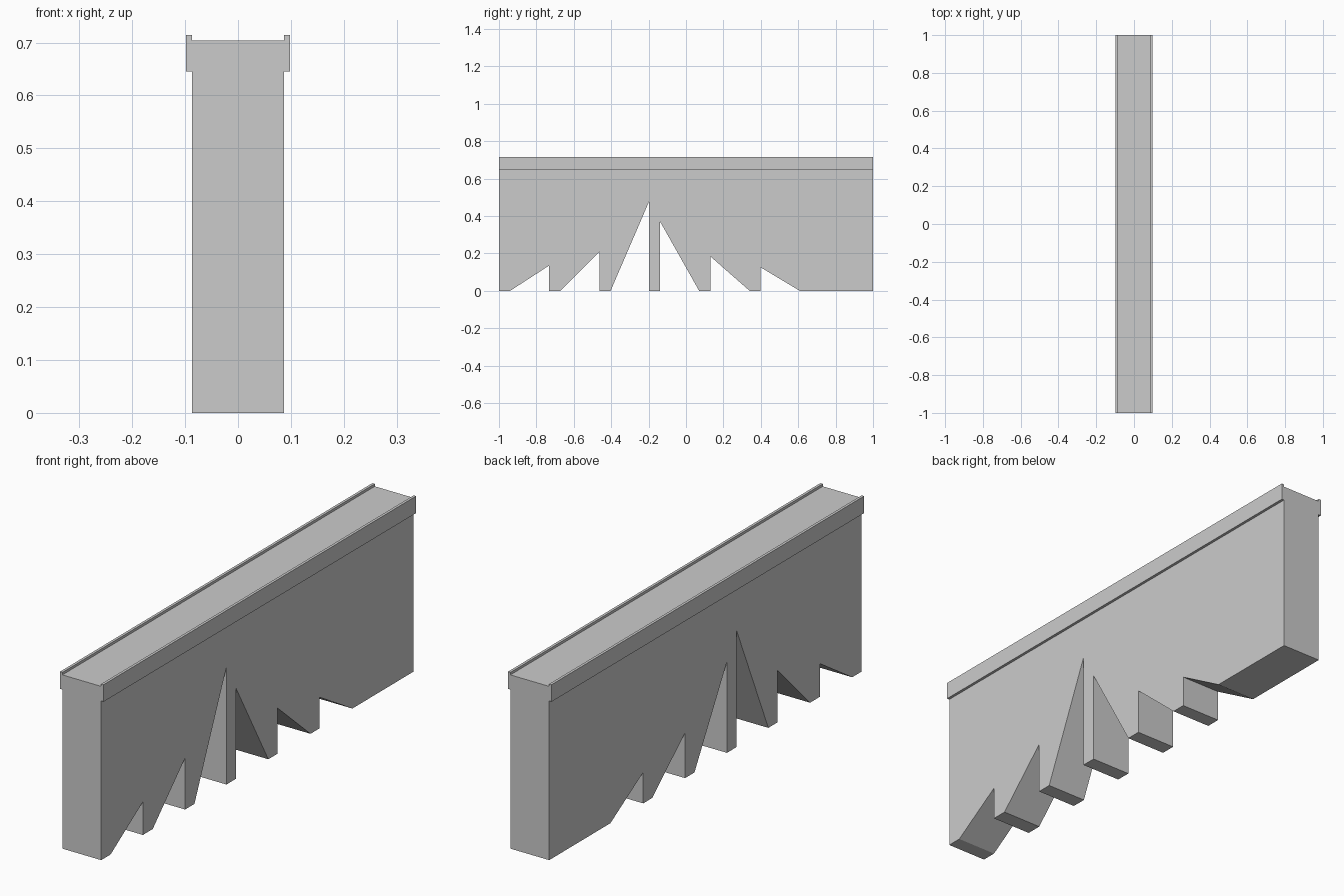
import bpy, bmesh
from mathutils import Vector

if "Cube" in bpy.data.objects:
    bpy.data.objects.remove(bpy.data.objects["Cube"])


def extrude_profile(bm, points, offset):
    """Add a closed prism: a planar outline swept along offset."""
    face = bm.faces.new([bm.verts.new(p) for p in points])
    ext = bmesh.ops.extrude_face_region(bm, geom=[face])
    verts = [v for v in ext["geom"] if isinstance(v, bmesh.types.BMVert)]
    bmesh.ops.translate(bm, verts=verts, vec=Vector(offset))
    bmesh.ops.recalc_face_normals(bm, faces=bm.faces)


def make_object(name, bm):
    mesh = bpy.data.meshes.new(name)
    bm.to_mesh(mesh)
    bm.free()
    obj = bpy.data.objects.new(name, mesh)
    bpy.context.collection.objects.link(obj)
    return obj


# Wall with raised side rails: half section mirrored in x, swept along y
half = [(0.087, 0), (0.087, 0.645), (0.098, 0.645), (0.098, 0.714),
        (0.087, 0.714), (0.087, 0.704)]
section = half + [(-x, z) for x, z in reversed(half)]
bm = bmesh.new()
extrude_profile(bm, [(x, -1, z) for x, z in section], (0, 2, 0))
wall = make_object("wall", bm)

# Triangular notches: (y of upright side, y of sloped foot, apex height)
notches = [(-0.733, -0.94, 0.134), (-0.463, -0.67, 0.209),
           (-0.198, -0.403, 0.476), (-0.138, 0.07, 0.369),
           (0.13, 0.34, 0.184), (0.398, 0.608, 0.126)]
bm = bmesh.new()
for upright, foot, height in notches:
    drop = 0.05
    low = foot + (foot - upright) * drop / height   # extend slope below ground
    tri = [(upright, -drop), (low, -drop), (upright, height)]
    extrude_profile(bm, [(-0.2, y, z) for y, z in tri], (0.4, 0, 0))
# Trim the cutters so that neighbouring prisms never overlap
bmesh.ops.bisect_plane(bm, geom=bm.verts[:] + bm.edges[:] + bm.faces[:],
                       plane_co=(0, 0, -0.01), plane_no=(0, 0, -1),
                       clear_outer=True)
bmesh.ops.holes_fill(bm, edges=[e for e in bm.edges if e.is_boundary])
bmesh.ops.recalc_face_normals(bm, faces=bm.faces)
cutter = make_object("notch_cutter", bm)
cutter.hide_render = True

# Cut the notches and drop the helper
mod = wall.modifiers.new("notches", "BOOLEAN")
mod.operation = "DIFFERENCE"
mod.solver = "EXACT"
mod.object = cutter
bpy.context.view_layer.objects.active = wall
wall.select_set(True)
bpy.ops.object.modifier_apply(modifier=mod.name)
bpy.data.objects.remove(cutter)
